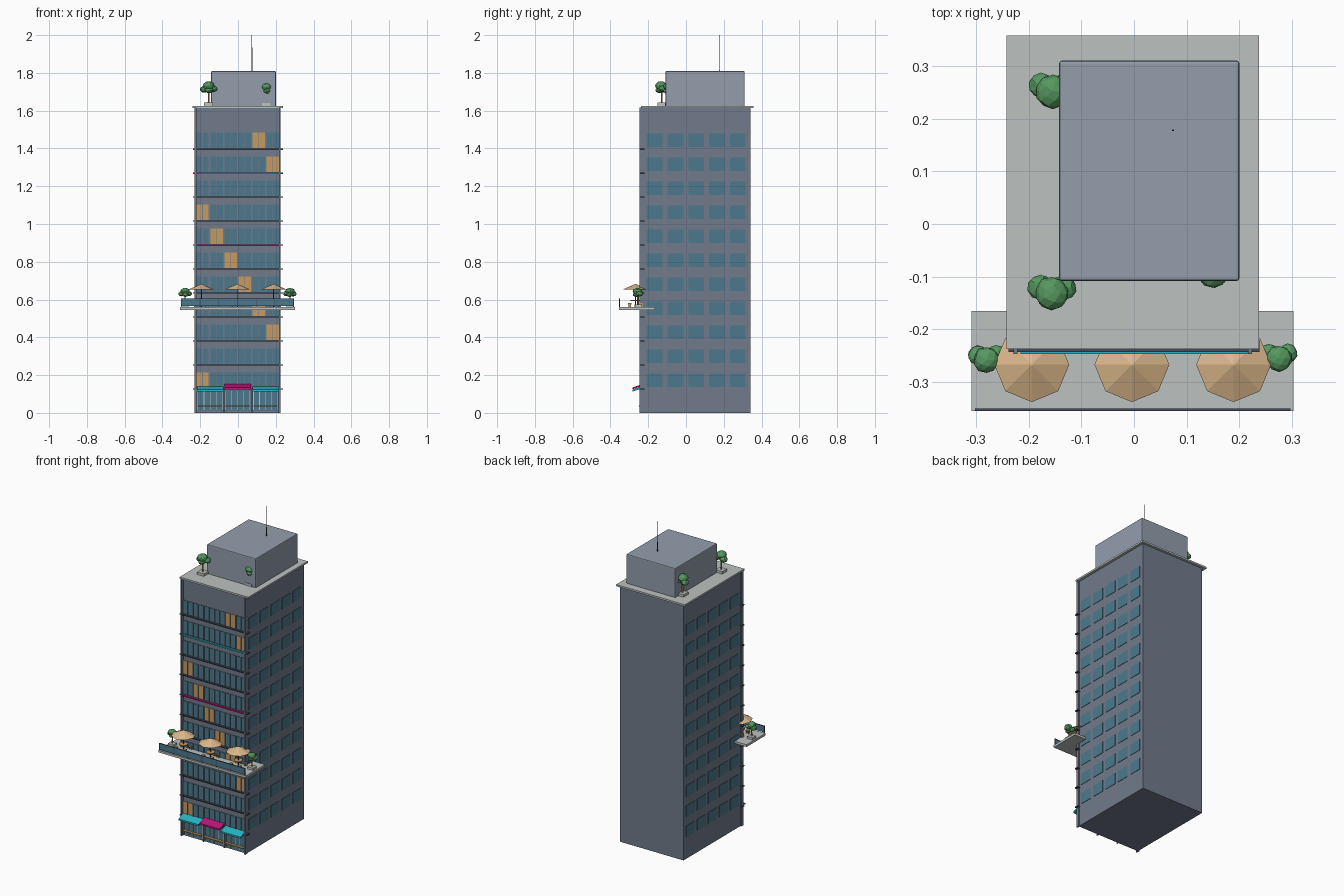
import bpy, bmesh, math, random
from mathutils import Vector, Matrix

random.seed(4)
if bpy.data.objects.get("Cube"):
    bpy.data.objects.remove(bpy.data.objects["Cube"], do_unlink=True)


def material(name, hex_code):
    m = bpy.data.materials.new(name)
    m.use_nodes = True
    srgb = [int(hex_code[i:i + 2], 16) / 255 for i in (0, 2, 4)]
    col = [((c + 0.055) / 1.055) ** 2.4 for c in srgb] + [1]
    m.diffuse_color = col
    m.node_tree.nodes["Principled BSDF"].inputs["Base Color"].default_value = col
    return m


WALL = material("slate wall", "717a8b")
PENT = material("pale blue grey", "939eac")
STONE = material("light stone", "bcc2c0")
GLASS = material("teal glass", "4c798c")
LIT = material("lit amber", "c69b62")
TEAL = material("bright teal", "27b3c3")
PINK = material("magenta", "bd1479")
DARK = material("dark metal", "454b5a")
LEAF = material("leaf green", "55985f")
CANVAS = material("sand canvas", "dcb88b")


class Part:
    """One object gathered from several simple solids."""
    def __init__(self, name, mat):
        self.name, self.mat, self.bm = name, mat, bmesh.new()

    def box(self, x0, x1, y0, y1, z0, z1):
        mid = Vector((x0 + x1, y0 + y1, z0 + z1)) / 2
        size = Matrix.Diagonal((x1 - x0, y1 - y0, z1 - z0, 1))
        bmesh.ops.create_cube(self.bm, size=1, matrix=Matrix.Translation(mid) @ size)
        return self

    def cone(self, x, y, z0, z1, r0, r1, sides=8):
        bmesh.ops.create_cone(self.bm, cap_ends=True, segments=sides, radius1=r0, radius2=r1,
                              depth=z1 - z0, matrix=Matrix.Translation((x, y, (z0 + z1) / 2)))
        return self

    def blob(self, x, y, z, r, flat):
        bmesh.ops.create_icosphere(self.bm, subdivisions=2, radius=r,
                                   matrix=Matrix.Translation((x, y, z)) @ Matrix.Diagonal((1, 1, flat, 1)))
        return self

    def done(self):
        me = bpy.data.meshes.new(self.name)
        self.bm.to_mesh(me)
        self.bm.free()
        me.materials.append(self.mat)
        ob = bpy.data.objects.new(self.name, me)
        bpy.context.collection.objects.link(ob)
        return ob


FRONT = -0.23
FLOORS, STEP, BASE = 11, 0.127, 0.127

# Tower, roof slab, penthouse and mast
Part("tower_body", WALL).box(-0.222, 0.22, FRONT, 0.342, 0, 1.615).done()
Part("roof_slab", STONE).box(-0.242, 0.237, -0.237, 0.358, 1.615, 1.626).done()
pent = Part("penthouse", PENT).box(-0.142, 0.2, -0.108, 0.31, 1.62, 1.81).done()
bev = pent.modifiers.new("soft edge", "BEVEL")
bev.width, bev.segments = 0.005, 2
Part("roof_mast", DARK).cone(0.074, 0.178, 1.8, 2.0, 0.002, 0.0015, 6).done()

# Side windows
side = Part("side_windows", GLASS)
for f in range(FLOORS):
    z = BASE + f * STEP + 0.01
    for c in range(5):
        y = -0.166 + c * 0.11
        for x0, x1 in ((-0.2245, -0.22), (0.218, 0.2225)):
            side.box(x0, x1, y - 0.042, y + 0.042, z, z + 0.072)
side.done()

# Front windows, with one lit bay on most floors
lit_bay = {0: 0, 2: 5, 3: 4, 4: 3, 5: 2, 6: 1, 7: 0, 9: 5, 10: 4}
panes = Part("front_windows", GLASS)
lights = Part("lit_windows", LIT)
mullions = Part("window_mullions", WALL)
for f in range(FLOORS):
    z = BASE + f * STEP + 0.005
    for c in range(6):
        x = -0.188 + c * 0.0745
        target = lights if lit_bay.get(f) == c else panes
        target.box(x - 0.033, x + 0.033, FRONT - 0.003, FRONT + 0.002, z, z + 0.083)
        mullions.box(x - 0.0015, x + 0.0015, FRONT - 0.007, FRONT, z, z + 0.083)
        if c:
            mullions.box(x - 0.04, x - 0.0345, FRONT - 0.007, FRONT, z, z + 0.083)
for part in (panes, lights, mullions):
    part.done()

# Floor ledges with two bright strips, and corner fins
ledges = Part("floor_ledges", DARK)
for f in range(FLOORS):
    z = BASE + f * STEP
    ledges.box(-0.238, 0.238, -0.243, FRONT + 0.01, z - 0.004, z + 0.002)
ledges.done()
for name, mat, f in (("magenta_strip", PINK, 6), ("teal_strip", TEAL, 9)):
    z = BASE + f * STEP
    Part(name, mat).box(-0.215, 0.215, -0.247, -0.24, z - 0.005, z + 0.003).done()
fins = Part("corner_fins", WALL)
for x in (-0.225, 0.22):
    fins.box(x - 0.004, x + 0.004, -0.247, -0.225, 0, 1.618)
fins.done()

# Shop fronts with frames, sills and sloping awnings
glass = Part("shop_glass", GLASS)
frames = Part("shop_frames", STONE)
rails = Part("shop_rails", LIT)
piers = Part("shop_piers", WALL)
for i, mat in enumerate((TEAL, PINK, TEAL)):
    x, lift = -0.148 + i * 0.147, 0.012 if i == 1 else 0
    glass.box(x - 0.068, x + 0.068, FRONT - 0.004, FRONT + 0.002, 0.012, 0.122)
    for k in range(5):
        u = x - 0.064 + k * 0.032
        frames.box(u - 0.0015, u + 0.0015, FRONT - 0.008, FRONT, 0.012, 0.115)
    rails.box(x - 0.064, x + 0.064, -0.25, FRONT, 0.033, 0.039)
    awning = Part("awning_%d" % (i + 1), mat).box(x - 0.07, x + 0.07, -0.283, FRONT, 0.125, 0.135)
    for v in awning.bm.verts:
        v.co.z += lift - (0.012 if v.co.y < -0.25 else -0.006)
    awning.done()
for x in (-0.2215, -0.0745, 0.0725, 0.2195):
    piers.box(x - 0.004, x + 0.004, -0.242, FRONT, 0, 0.125)
for part in (glass, frames, rails, piers):
    part.done()

# Terrace deck and glass rail
Part("terrace_deck", STONE).box(-0.308, 0.303, -0.355, -0.165, 0.546, 0.56).done()
Part("terrace_glass", GLASS).box(-0.3, 0.295, -0.354, -0.351, 0.565, 0.602).done()
rail = Part("terrace_rail", DARK).box(-0.302, 0.297, -0.355, -0.35, 0.602, 0.606)
for k in range(7):
    x = -0.3 + k * 0.099
    rail.box(x - 0.002, x + 0.002, -0.355, -0.35, 0.56, 0.603)
rail.done()

# Parasols, tables and stools
canvas = Part("parasols", CANVAS)
poles = Part("parasol_poles", DARK)
wood = Part("tables_and_stools", LIT)
for x in (-0.194, -0.004, 0.189):
    y = -0.267
    canvas.cone(x, y, 0.652, 0.682, 0.071, 0.002, 8)
    poles.cone(x, y, 0.56, 0.66, 0.003, 0.003, 6)
    wood.cone(x, y, 0.592, 0.598, 0.026, 0.026, 10)
    for a in range(4):
        t = math.pi / 4 + a * math.pi / 2
        sx, sy = x + 0.043 * math.cos(t), y + 0.043 * math.sin(t)
        wood.box(sx - 0.009, sx + 0.009, sy - 0.009, sy + 0.009, 0.575, 0.581)
        for d in (-0.007, 0.007):
            wood.box(sx + d - 0.0015, sx + d + 0.0015, sy - 0.007, sy + 0.007, 0.56, 0.576)
for part in (canvas, poles, wood):
    part.done()


# Potted trees
def tree(name, x, y, z, s, flip=1):
    Part(name + "_pot", STONE).box(x - 0.024 * s, x + 0.024 * s, y - 0.024 * s, y + 0.024 * s,
                                   z, z + 0.018 * s).done()
    Part(name + "_trunk", LIT).cone(x, y, z, z + 0.1 * s, 0.005 * s, 0.004 * s, 6).done()
    crown = Part(name + "_crown", LEAF)
    for dx, dy, dz, r in ((0, -0.004, 0.108, 0.032), (-0.022, 0.008, 0.09, 0.024),
                          (0.023, 0.008, 0.092, 0.024), (0.002, -0.012, 0.085, 0.022)):
        crown.blob(x + dx * s * flip, y + dy * s, z + dz * s, r * s, 0.72)
    for v in crown.bm.verts:
        v.co += Vector([random.uniform(-1, 1) for _ in range(3)]) * 0.0015 * s
    crown.done()


tree("roof_tree_front", -0.156, -0.128, 1.624, 1)
tree("roof_tree_back", -0.154, 0.255, 1.624, 1)
tree("roof_tree_side", 0.15, -0.088, 1.624, 0.95)
tree("terrace_tree_right", -0.28, -0.255, 0.56, 0.78)
tree("terrace_tree_left", 0.275, -0.252, 0.56, 0.78, -1)
